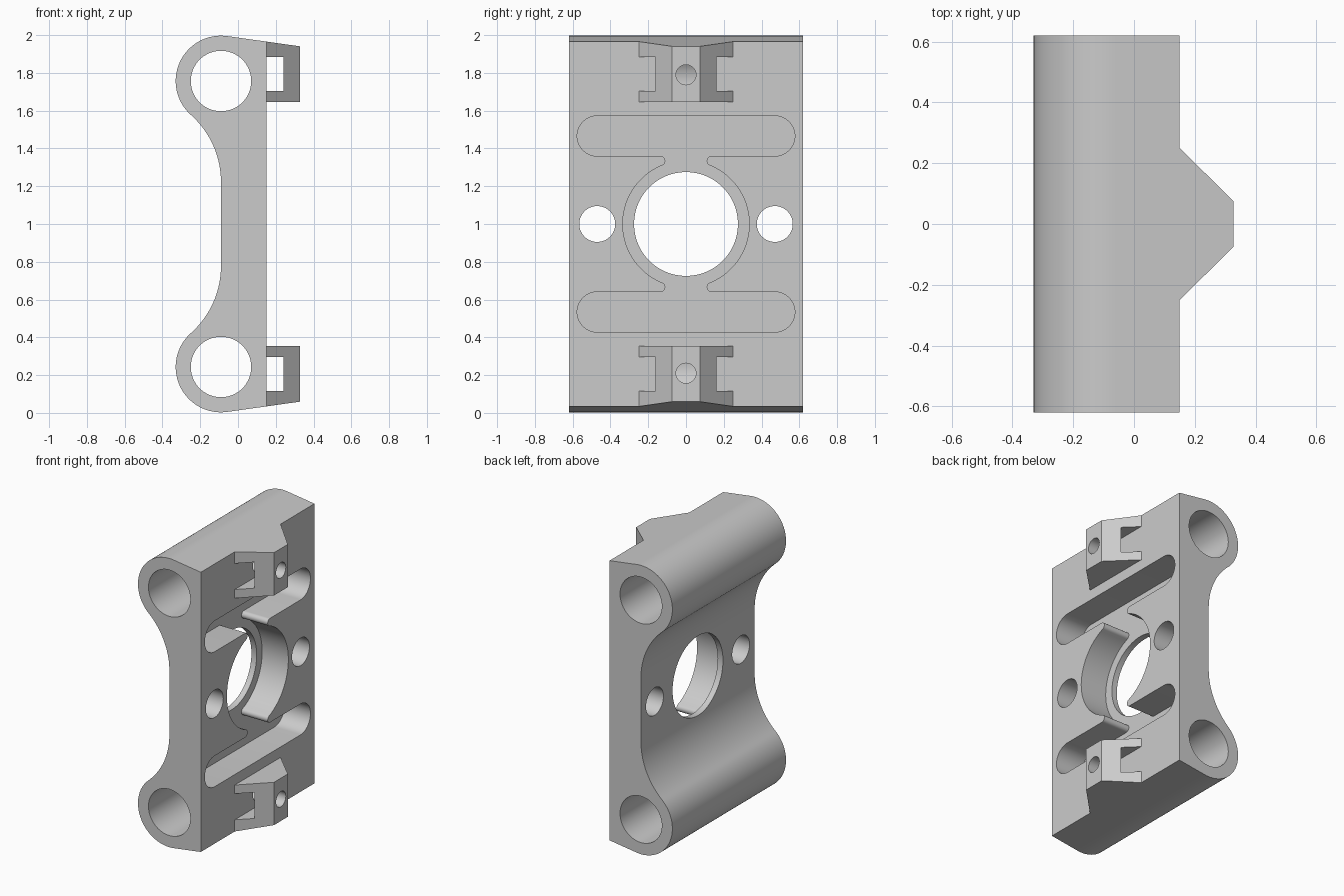
import bpy, bmesh, math
from mathutils import Vector

if "Cube" in bpy.data.objects:
    bpy.data.objects.remove(bpy.data.objects["Cube"])

grey = bpy.data.materials.new("plain grey")
grey.diffuse_color = (0.6, 0.6, 0.6, 1)
grey.use_nodes = True
grey.node_tree.nodes["Principled BSDF"].inputs["Base Color"].default_value = grey.diffuse_color


def prism(name, outline, to_3d, depth):
    """Extrude a 2D outline placed by to_3d(a, b) along the depth vector."""
    bm = bmesh.new()
    face = bm.faces.new([bm.verts.new(to_3d(a, b)) for a, b in outline])
    moved = bmesh.ops.extrude_face_region(bm, geom=[face], use_keep_orig=True)["geom"]
    verts = [g for g in moved if isinstance(g, bmesh.types.BMVert)]
    bmesh.ops.translate(bm, verts=verts, vec=Vector(depth))
    bmesh.ops.recalc_face_normals(bm, faces=bm.faces)
    mesh = bpy.data.meshes.new(name)
    bm.to_mesh(mesh)
    bm.free()
    mesh.materials.append(grey)
    obj = bpy.data.objects.new(name, mesh)
    bpy.context.collection.objects.link(obj)
    return obj


def arc(cx, cy, r, start, end, n):
    angles = [math.radians(start + (end - start) * i / n) for i in range(n + 1)]
    return [(cx + r * math.cos(t), cy + r * math.sin(t)) for t in angles]


def circle(cx, cy, r, n=64):
    return arc(cx, cy, r, 0, 360, n)[:-1]


def cut(obj, cutter):
    cutter.hide_render = True
    mod = obj.modifiers.new("cut", "BOOLEAN")
    mod.operation, mod.solver, mod.object = "DIFFERENCE", "EXACT", cutter
    bpy.context.view_layer.objects.active = obj
    bpy.ops.object.modifier_apply(modifier=mod.name)


def along_y(y):
    return lambda x, z: (x, y, z)


def along_x(x):
    return lambda y, z: (x, y, z)


# Main dimensions
W = 0.62                      # half width of the block
FACE, BACK = 0.15, -0.09      # front and back planes of the plate
TUBE_Z, TUBE_R, BORE_R = 0.757, 0.24, 0.16
SLOPE = math.radians(8)


def top_z(x):                 # sloping end face, tangent to the tube
    return TUBE_Z + TUBE_R / math.cos(SLOPE) - (x - BACK) * math.tan(SLOPE)


# Body side profile: sloped end, rounded tube, concave fillet into the web
R = 0.478
zc = TUBE_Z - math.sqrt((R + TUBE_R) ** 2 - R ** 2)
lean = math.degrees(math.atan2(TUBE_Z - zc, R))
half = [(FACE, top_z(FACE))]
half += arc(BACK, TUBE_Z, TUBE_R, 90 - math.degrees(SLOPE), 180 + lean, 40)
half += arc(BACK - R, zc, R, lean, 0, 18)[1:]
profile = [(x, 1 + z) for x, z in half] + [(x, 1 - z) for x, z in reversed(half)]
body = prism("bracket_body", profile, along_y(-W), (0, 2 * W, 0))

# Pocket outline: ring, rounded land tip and long slot, mirrored four ways
ty, tz, tip_r = 0.135, 0.334, 0.0255
lean = math.degrees(math.atan2(tz, ty))
quarter = arc(0, 0, 0.335, 0, lean, 20)
quarter += arc(ty, tz, tip_r, lean + 180, 90, 10)[1:]
quarter += arc(0.47, 0.466, 0.1065, -90, 90, 20)
upper = quarter + [(-y, z) for y, z in reversed(quarter)]
pocket = upper + [(y, -z) for y, z in upper[::-1][1:-1]]
pocket = [(y, 1 + z) for y, z in pocket]

cutters = [prism("pocket_cutter", pocket, along_x(FACE - 0.2), (0.5, 0, 0))]
# Centre opening and two bolt holes
for y, r in ((0, 0.275), (-0.47, 0.095), (0.47, 0.095)):
    cutters.append(prism("hole_cutter", circle(y, 1, r), along_x(-0.6), (1.2, 0, 0)))
# Tube bores
for s in (1, -1):
    cutters.append(prism("bore_cutter", circle(BACK, 1 + s * TUBE_Z, BORE_R),
                         along_y(-1), (0, 2, 0)))
for c in cutters:
    cut(body, c)

# Tapered clips with a cross slot and a screw hole running into the bore
parts = [body]
for s, label in ((1, "upper_clip"), (-1, "lower_clip")):
    plan = [(FACE, -0.25), (0.328, -0.075), (0.328, 0.075), (FACE, 0.25)]
    clip = prism(label, plan, lambda x, y: (x, y, 1 + s * 0.645), (0, 0, s * 0.3))
    for v in clip.data.vertices:
        if abs(v.co.z - 1) > 0.7:
            v.co.z = 1 + s * top_z(v.co.x)
    slot = [(0.1, 1 + s * 0.705), (0.24, 1 + s * 0.705),
            (0.24, 1 + s * 0.885), (0.1, 1 + s * 0.885)]
    slot_cutter = prism("slot_cutter", slot, along_y(-0.5), (0, 1, 0))
    screw = prism("screw_cutter", circle(0, 1 + s * 0.79, 0.053, 32),
                  along_x(-0.05), (0.6, 0, 0))
    cut(clip, slot_cutter)
    cut(clip, screw)
    cut(body, screw)
    cutters += [slot_cutter, screw]
    parts.append(clip)

for c in cutters:
    bpy.data.objects.remove(c, do_unlink=True)

# Smooth curved walls, keep crisp edges
for p in parts:
    bpy.ops.object.select_all(action="DESELECT")
    p.select_set(True)
    bpy.context.view_layer.objects.active = p
    bpy.ops.object.shade_smooth_by_angle(angle=math.radians(25))
